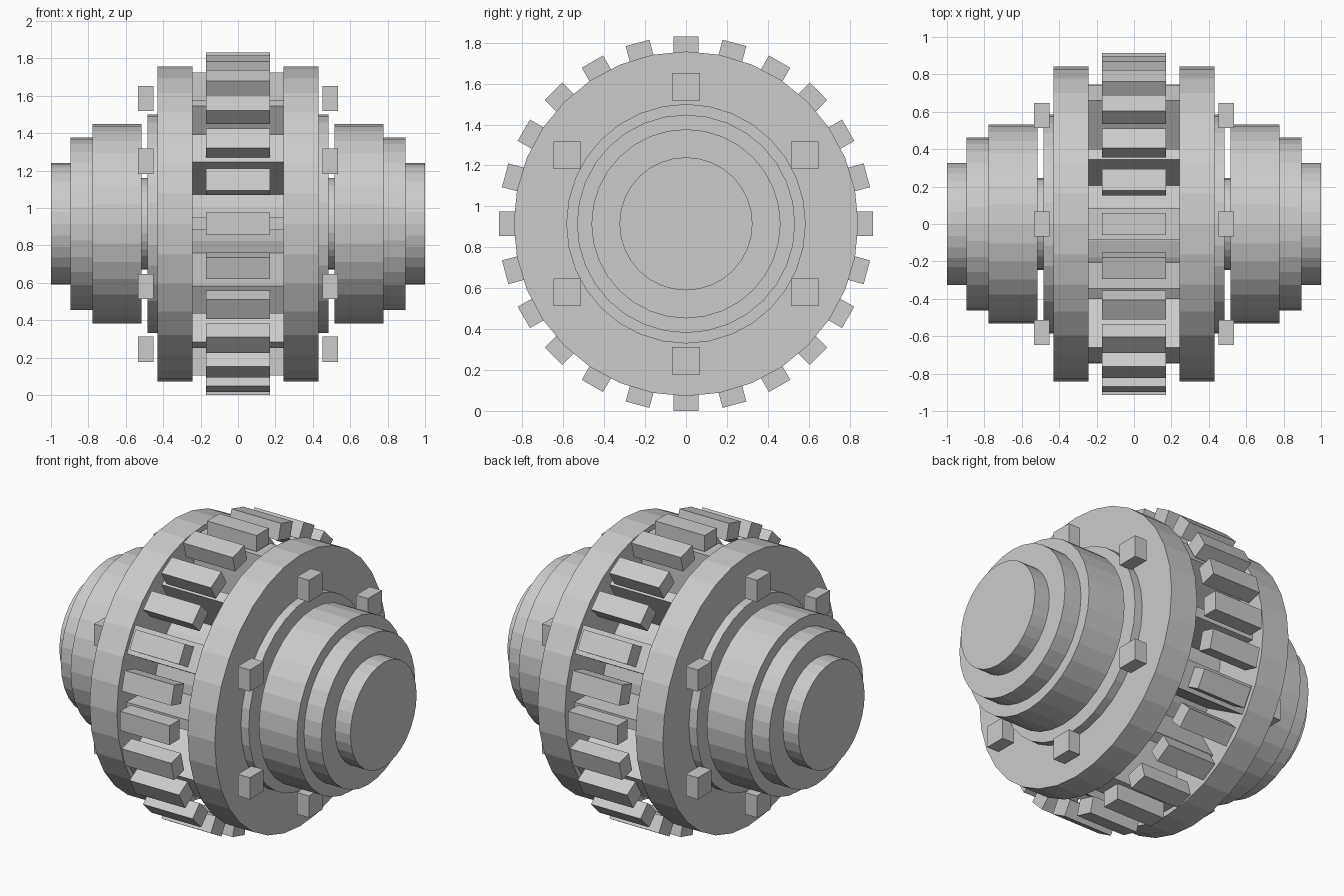
import bpy, bmesh, math
from mathutils import Matrix, Vector

if "Cube" in bpy.data.objects:
    bpy.data.objects.remove(bpy.data.objects["Cube"])

CZ = 0.915  # height of the coupling axis
AXIS = Matrix.Translation((0, 0, CZ))

grey = bpy.data.materials.new("plain grey")
grey.diffuse_color = (0.6, 0.6, 0.6, 1)
grey.use_nodes = True
grey.node_tree.nodes["Principled BSDF"].inputs["Base Color"].default_value = grey.diffuse_color


def finish(name, bm):
    bmesh.ops.recalc_face_normals(bm, faces=bm.faces)
    me = bpy.data.meshes.new(name)
    bm.to_mesh(me)
    bm.free()
    me.materials.append(grey)
    ob = bpy.data.objects.new(name, me)
    bpy.context.collection.objects.link(ob)
    return ob


def disc(name, x0, x1, radius, sides=32):
    """Cylinder along x between x0 and x1."""
    bm = bmesh.new()
    m = (AXIS @ Matrix.Translation(((x0 + x1) / 2, 0, 0))
         @ Matrix.Rotation(math.pi / 2, 4, 'Y'))
    bmesh.ops.create_cone(bm, cap_ends=True, segments=sides, radius1=radius,
                          radius2=radius, depth=abs(x1 - x0), matrix=m)
    return finish(name, bm)


def radial_boxes(name, count, start, x0, x1, width, r0, r1, turn=True):
    """Ring of boxes round the x axis; start is in degrees from the top."""
    bm = bmesh.new()
    size = Matrix.Diagonal((abs(x1 - x0), width, r1 - r0, 1))
    for i in range(count):
        rot = Matrix.Rotation(math.radians(start) + i * math.tau / count, 4, 'X')
        centre = Vector(((x0 + x1) / 2, 0, (r0 + r1) / 2))
        place = Matrix.Translation(rot @ centre)
        if turn:
            place = place @ rot
        bmesh.ops.create_cube(bm, size=1, matrix=AXIS @ place @ size)
    return finish(name, bm)


# Middle: core, jaws, thin spider vanes and outer teeth
disc("core_drum", -0.26, 0.26, 0.47)
radial_boxes("jaws", 6, 0, -0.26, 0.26, 0.17, 0.42, 0.81)
radial_boxes("spider_vanes", 6, 30, -0.26, 0.26, 0.065, 0.42, 0.747)
radial_boxes("outer_teeth", 24, 0, -0.17, 0.17, 0.12, 0.815, 0.915)
disc("shaft", -0.55, 0.55, 0.245)

# Each end: flange, collar, stepped hub and bolt heads
for side, s in (("left", -1), ("right", 1)):
    disc(side + "_flange", s * 0.243, s * 0.43, 0.842)
    disc(side + "_collar", s * 0.42, s * 0.483, 0.585)
    disc(side + "_hub", s * 0.517, s * 0.777, 0.533)
    disc(side + "_hub_step", s * 0.77, s * 0.895, 0.462)
    disc(side + "_hub_end", s * 0.89, s * 1.0, 0.325)
    radial_boxes(side + "_bolts", 6, 0, s * 0.452, s * 0.535, 0.135,
                 0.6025, 0.7375, turn=False)
